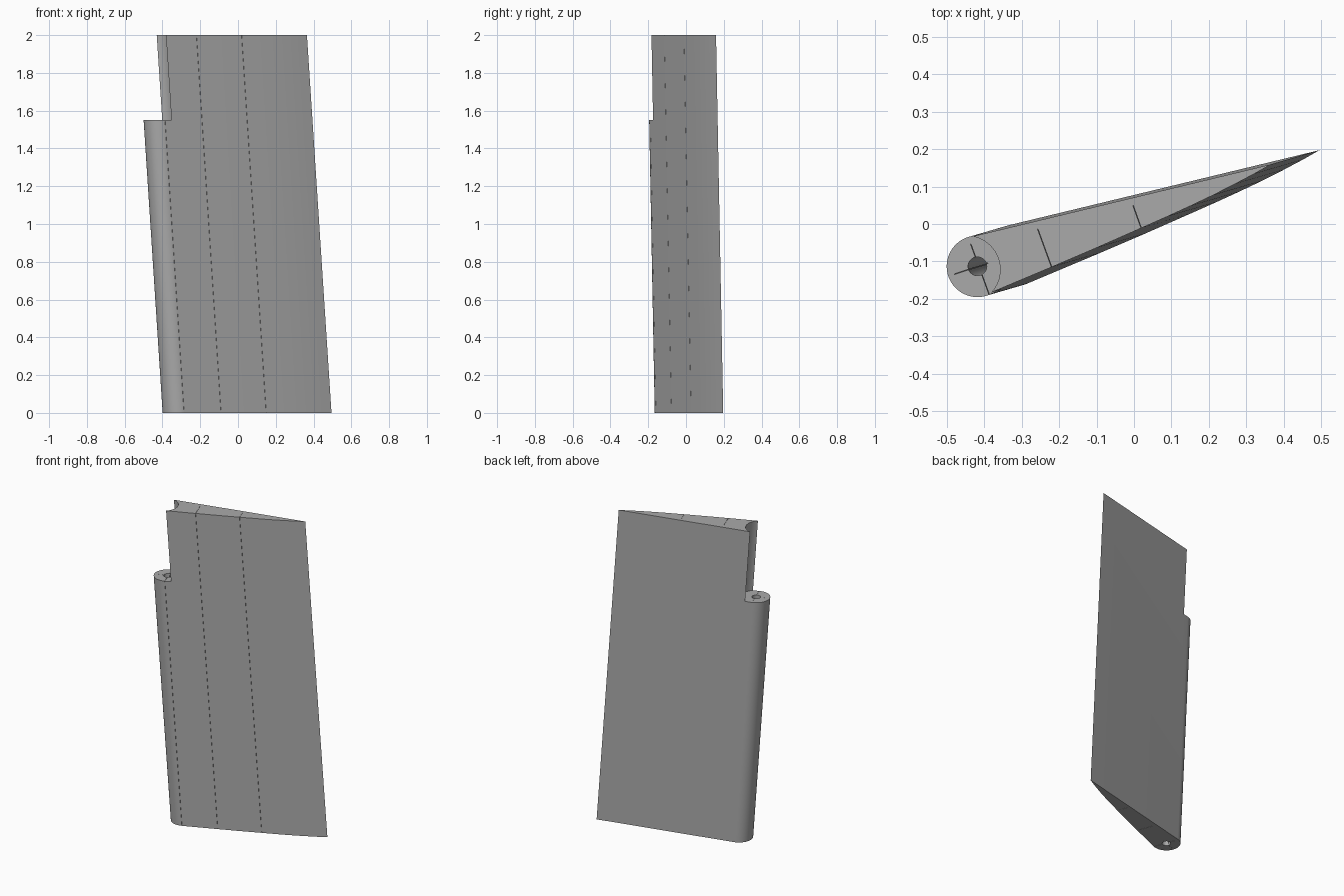
import bpy, bmesh, math
from mathutils import Vector

cube = bpy.data.objects.get("Cube")
if cube:
    bpy.data.objects.remove(cube)

LEAN = Vector((-0.065, -0.019))     # sideways drift per unit of height
HINGE = Vector((-0.317, -0.0835))   # hinge axis at the base
BARREL_R, CLEAR_R, BORE_R = 0.082, 0.09, 0.025
STEP_Z, TOP_Z = 1.55, 2.0
TIP = Vector((0.495, 0.197))

grey = bpy.data.materials.new("plain grey")
grey.use_nodes = True
tone = (0.4, 0.4, 0.4, 1)
grey.diffuse_color = tone
grey.node_tree.nodes["Principled BSDF"].inputs["Base Color"].default_value = tone


def leaning_prism(name, outline, z0, z1):
    """Extrude an outline along the leaning hinge direction."""
    bm = bmesh.new()
    low, high = [[bm.verts.new((*(Vector(p) + LEAN * z), z)) for p in outline]
                 for z in (z0, z1)]
    bm.faces.new(low[::-1])
    bm.faces.new(high)
    n = len(outline)
    for i in range(n):
        j = (i + 1) % n
        bm.faces.new((low[i], low[j], high[j], high[i]))
    bmesh.ops.recalc_face_normals(bm, faces=bm.faces)
    mesh = bpy.data.meshes.new(name)
    bm.to_mesh(mesh)
    bm.free()
    mesh.materials.append(grey)
    obj = bpy.data.objects.new(name, mesh)
    bpy.context.collection.objects.link(obj)
    return obj


def arc(radius, start, sweep, count):
    return [HINGE + radius * Vector((math.cos(a), math.sin(a)))
            for a in (start + sweep * i / count for i in range(count + 1))]


def circle(radius, count=64):
    return arc(radius, 0, math.tau, count)[:-1]


def slit(a, b, width=0.0012):
    a, b = Vector(a), Vector(b)
    side = (b - a).orthogonal().normalized() * width / 2
    return [a + side, b + side, b - side, a - side]


def carve(body, outline, z0, z1):
    cutter = leaning_prism("cutter", outline, z0, z1)
    cutter.hide_render = True
    mod = body.modifiers.new("carve", "BOOLEAN")
    mod.operation, mod.solver, mod.object = "DIFFERENCE", "EXACT", cutter
    bpy.context.view_layer.objects.active = body
    bpy.ops.object.modifier_apply(modifier=mod.name)
    bpy.data.objects.remove(cutter)


# Flap body: round leading edge, flat back, gently curved front
back_angle, front_angle = math.radians(103.6), math.radians(293)
nose = arc(BARREL_R, back_angle, front_angle - back_angle, 40)
front = [(-0.09, -0.077), (0.03, -0.0255), (0.149, 0.027), (0.22, 0.0585),
         (0.28, 0.086), (0.34, 0.1145), (0.40, 0.145), (0.45, 0.1715)]
flap = leaning_prism("flap", nose + front + [TIP], 0, TOP_Z)

# Clearance notch above the hinge barrel, and the hinge bore
carve(flap, circle(CLEAR_R), STEP_Z, TOP_Z + 0.1)
carve(flap, circle(BORE_R, 32), -0.1, STEP_Z + 0.1)

# Thin stiffening slits, open on the front skin
carve(flap, slit((-0.127, 0.025), (-0.088, -0.082)), -0.1, TOP_Z + 0.1)
carve(flap, slit((0.127, 0.089), (0.151, 0.022)), -0.1, TOP_Z + 0.1)
carve(flap, slit((-0.335, -0.0235), (-0.283, -0.166)), -0.1, STEP_Z + 0.1)
carve(flap, slit((-0.378, -0.1045), (-0.289, -0.0745)), -0.1, STEP_Z + 0.1)

bpy.ops.object.select_all(action="DESELECT")
flap.select_set(True)
bpy.context.view_layer.objects.active = flap
bpy.ops.object.shade_smooth_by_angle(angle=math.radians(30))
